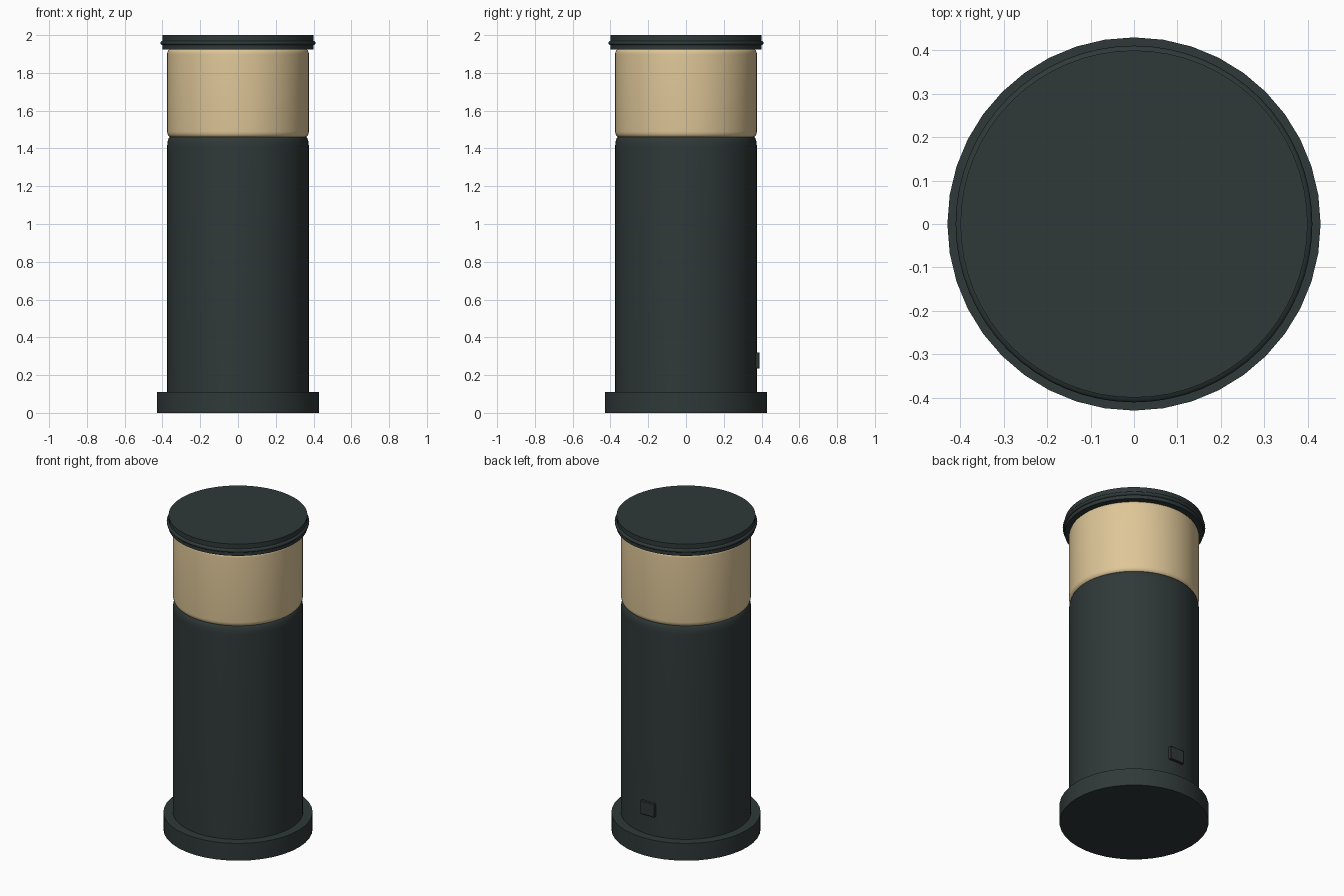
import bpy, bmesh, math

if "Cube" in bpy.data.objects:
    bpy.data.objects.remove(bpy.data.objects["Cube"])


def material(name, rgb):
    m = bpy.data.materials.new(name)
    m.diffuse_color = (*rgb, 1)
    m.use_nodes = True
    m.node_tree.nodes["Principled BSDF"].inputs["Base Color"].default_value = m.diffuse_color
    return m


dark = material("dark green grey", (0.029, 0.041, 0.040))
sand = material("warm sand", (0.73, 0.565, 0.312))


def finish(name, bm, mat):
    bmesh.ops.recalc_face_normals(bm, faces=bm.faces)
    me = bpy.data.meshes.new(name)
    bm.to_mesh(me)
    bm.free()
    me.materials.append(mat)
    ob = bpy.data.objects.new(name, me)
    bpy.context.collection.objects.link(ob)
    bpy.ops.object.select_all(action='DESELECT')
    ob.select_set(True)
    bpy.context.view_layer.objects.active = ob
    bpy.ops.object.shade_smooth_by_angle(angle=math.radians(35))
    return ob


def turned(name, profile, mat, sides):
    """Closed solid of revolution from (radius, height) points, bottom to top."""
    bm = bmesh.new()
    rings = [[bm.verts.new((r * math.cos(2 * math.pi * i / sides),
                            r * math.sin(2 * math.pi * i / sides), z))
              for i in range(sides)] for r, z in profile]
    for a, b in zip(rings, rings[1:]):
        for i in range(sides):
            j = (i + 1) % sides
            bm.faces.new((a[i], a[j], b[j], b[i]))
    bm.faces.new(rings[0])
    bm.faces.new(rings[-1])
    return finish(name, bm, mat)


def arc(r, z, rad_r, rad_z, start, end, steps=6):
    """Elliptical arc of profile points, angles in degrees."""
    angles = [math.radians(start + (end - start) * k / steps) for k in range(steps + 1)]
    return [(r + rad_r * math.cos(a), z + rad_z * math.sin(a)) for a in angles]


# Flat foot ring
turned("base", [(0.43, 0), (0.43, 0.11)], dark, 40)

# Tall column with a rounded shoulder
turned("body", [(0.375, 0.10)] + arc(0.355, 1.41, 0.02, 0.055, 0, 90), dark, 64)

# Upper sleeve with softened ends
turned("upper_sleeve", arc(0.355, 1.49, 0.02, 0.03, -90, 0)
       + arc(0.355, 1.90, 0.02, 0.027, 0, 90), sand, 64)

# Lid with a rounded bead around its rim
turned("lid", [(0.40, 1.925), (0.40, 1.947)]
       + arc(0.40, 1.958, 0.011, 0.011, -80, 80)
       + [(0.40, 1.97), (0.40, 2.0)], dark, 64)

# Small switch plate on the back
bm = bmesh.new()
bmesh.ops.create_cube(bm, size=1)
bmesh.ops.scale(bm, vec=(0.10, 0.04, 0.085), verts=bm.verts)
bmesh.ops.translate(bm, vec=(0, 0.37, 0.277), verts=bm.verts)
bmesh.ops.bevel(bm, geom=bm.edges[:], offset=0.003, segments=1, affect='EDGES')
finish("switch_plate", bm, dark)
